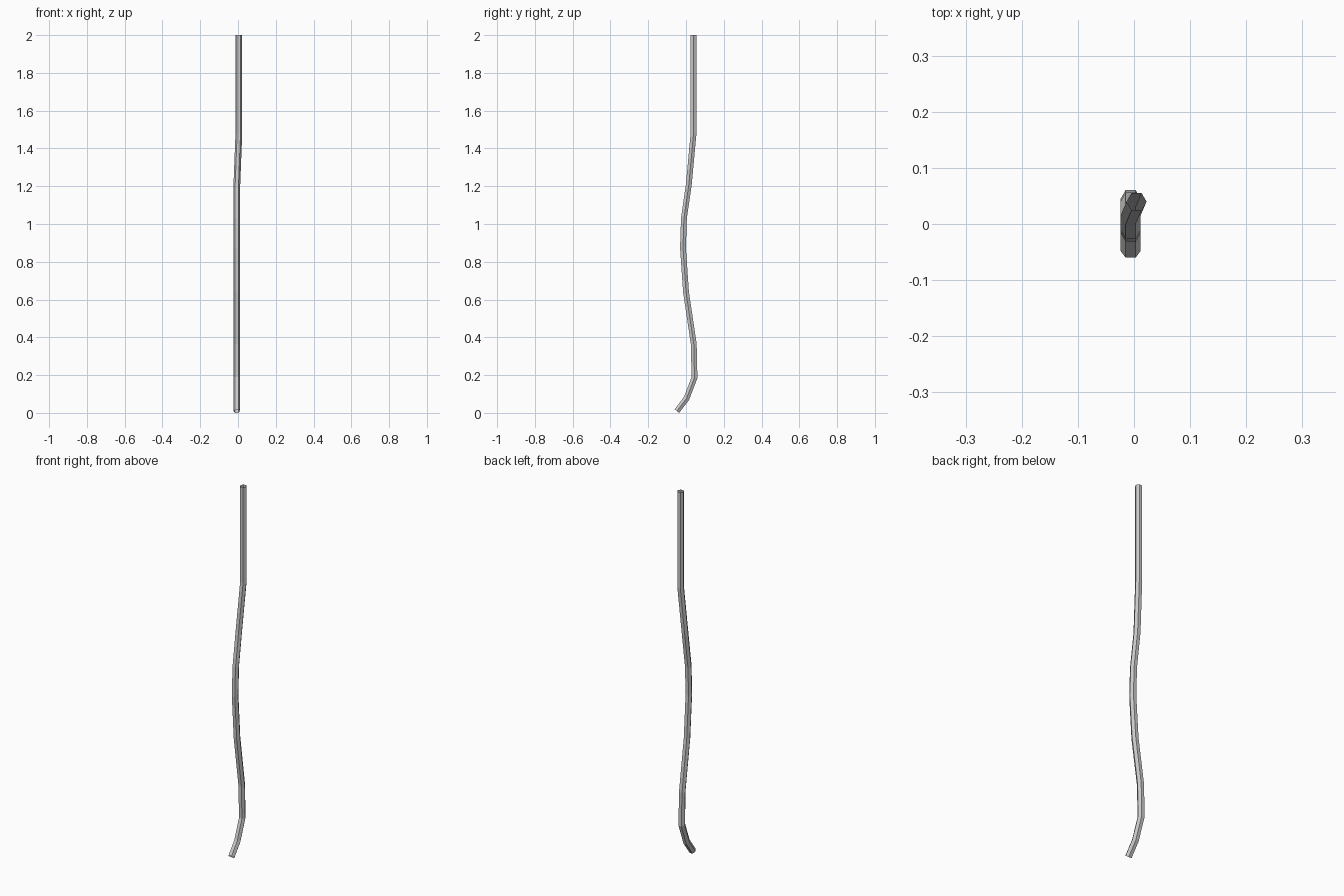
import bpy, bmesh, math
from mathutils import Vector

if "Cube" in bpy.data.objects:
    bpy.data.objects.remove(bpy.data.objects["Cube"])

# Centre line of the bent tube, bottom to top
path = [Vector(p) for p in [
    (-0.006, -0.048, 0.012), (-0.006, 0.003, 0.077), (-0.006, 0.045, 0.187),
    (-0.006, 0.041, 0.365), (-0.006, 0.0, 0.64), (-0.006, -0.016, 0.875),
    (-0.006, -0.011, 1.03), (-0.006, 0.015, 1.21), (0.0045, 0.04, 1.48),
    (0.0045, 0.04, 2.0)]]
SIDES, RADIUS = 6, 0.0178


def hex_tube(name, pts):
    """Six-sided thin tube with mitred joints and open ends."""
    bm = bmesh.new()
    rings = []
    for i, p in enumerate(pts):
        d_in = (p - pts[max(i - 1, 0)]).normalized()
        d_out = (pts[min(i + 1, len(pts) - 1)] - p).normalized()
        t = (d_in + d_out).normalized()
        side = (Vector((1, 0, 0)) - t * t.x).normalized()
        depth = t.cross(side)
        # widen across the bend so the walls keep their thickness
        cos_half = max(d_in.dot(t), d_out.dot(t))
        ring = []
        for k in range(SIDES):
            a = 2 * math.pi * k / SIDES
            ring.append(bm.verts.new(p + side * RADIUS * math.cos(a)
                                     + depth * RADIUS * math.sin(a) / cos_half))
        rings.append(ring)
    for a, b in zip(rings, rings[1:]):
        for k in range(SIDES):
            n = (k + 1) % SIDES
            bm.faces.new((a[k], a[n], b[n], b[k]))
    # stand the lowest corner on the ground
    low = min(v.co.z for v in bm.verts)
    for v in rings[0]:
        v.co.z -= low
    me = bpy.data.meshes.new(name)
    bm.to_mesh(me)
    bm.free()
    ob = bpy.data.objects.new(name, me)
    bpy.context.collection.objects.link(ob)
    return ob


hex_tube("bent_tube", path)
